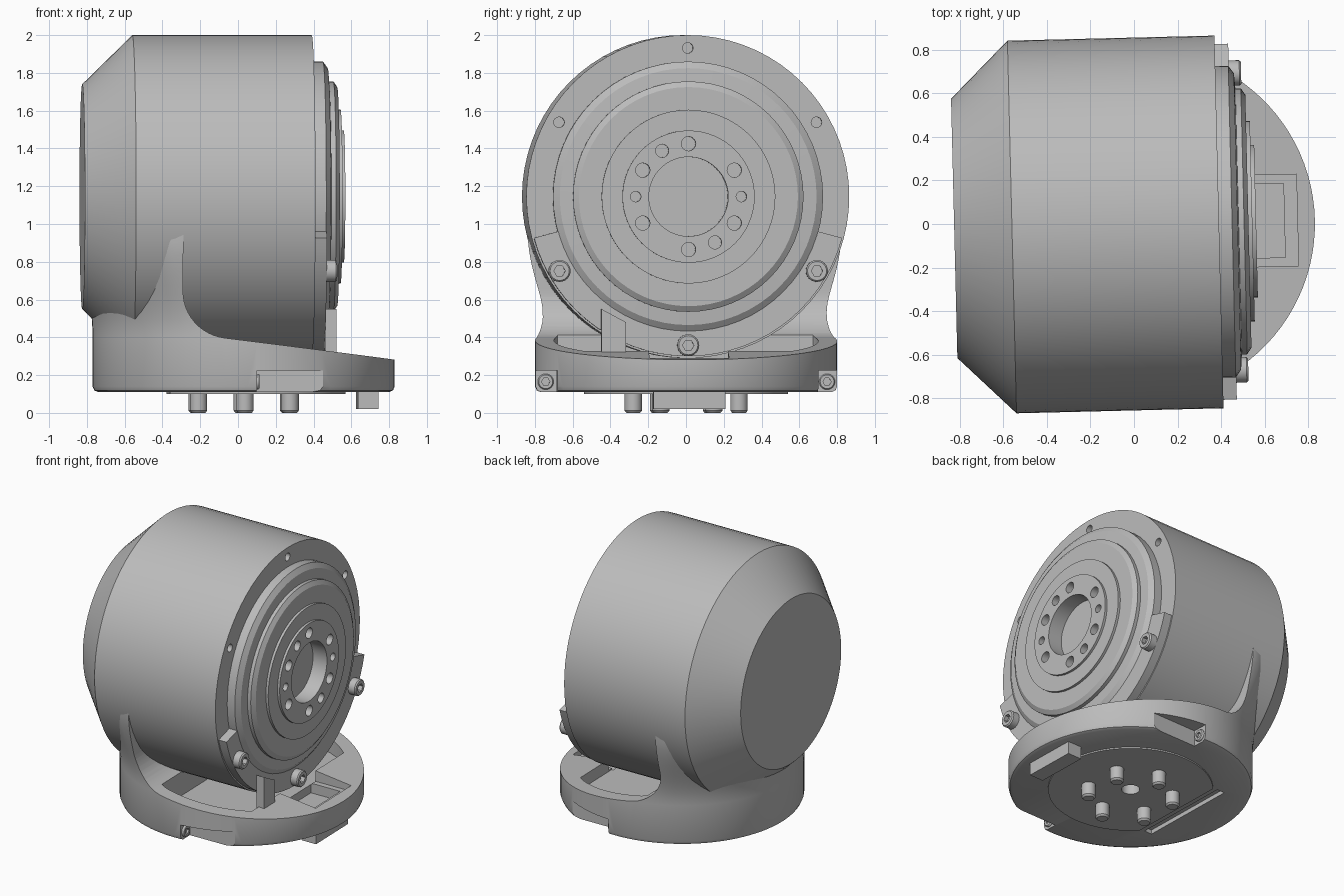
import bpy, bmesh, math
from mathutils import Matrix, Vector

cube = bpy.data.objects.get("Cube")
if cube:
    bpy.data.objects.remove(cube, do_unlink=True)

AXIS_Z = 1.145          # height of the drum axis
SWIVEL = math.radians(1.4)
BASE_X, BASE_R = 0.03, 0.8

grey = bpy.data.materials.new("machined grey")
grey.use_nodes = True
tone = (0.5, 0.5, 0.5, 1)
grey.diffuse_color = tone
grey.node_tree.nodes["Principled BSDF"].inputs["Base Color"].default_value = tone
parts = []


def finish(name, bm, helper=False):
    bmesh.ops.recalc_face_normals(bm, faces=bm.faces)
    mesh = bpy.data.meshes.new(name)
    bm.to_mesh(mesh)
    bm.free()
    ob = bpy.data.objects.new(name, mesh)
    bpy.context.collection.objects.link(ob)
    if helper:
        ob.hide_render = True
    else:
        mesh.materials.append(grey)
        parts.append(ob)
    return ob


def skin(bm, rings):
    """Join rings of points into a closed solid."""
    loops = [[bm.verts.new(p) for p in ring] for ring in rings]
    n = len(loops[0])
    for a, b in zip(loops, loops[1:]):
        for i in range(n):
            j = (i + 1) % n
            bm.faces.new((a[i], a[j], b[j], b[i]))
    bm.faces.new(loops[0])
    bm.faces.new(loops[-1])


def turned(bm, profile, y=0, z=AXIS_Z, n=64):
    """Lathe (x, radius) pairs around a line along x."""
    skin(bm, [[(x, y + r * math.cos(math.tau * i / n), z + r * math.sin(math.tau * i / n))
               for i in range(n)] for x, r in profile])


def upright(bm, profile, x, y, n=24):
    """Lathe (z, radius) pairs around a vertical line."""
    skin(bm, [[(x + r * math.cos(math.tau * i / n), y + r * math.sin(math.tau * i / n), z)
               for i in range(n)] for z, r in profile])


def prism(bm, pts, lo, hi, axis):
    """Extrude a flat outline along x (y, z points) or y (x, z points)."""
    place = (lambda p, d: (d, p[0], p[1])) if axis == "x" else (lambda p, d: (p[0], d, p[1]))
    skin(bm, [[place(p, d) for p in pts] for d in (lo, hi)])


def box(bm, x, y, z):
    prism(bm, [(x[0], z[0]), (x[1], z[0]), (x[1], z[1]), (x[0], z[1])], y[0], y[1], "y")


def cut(target, bm):
    cutter = finish("cutter", bm, helper=True)
    mod = target.modifiers.new("cut", "BOOLEAN")
    mod.operation, mod.solver, mod.object = "DIFFERENCE", "EXACT", cutter
    bpy.context.view_layer.objects.active = target
    bpy.ops.object.modifier_apply(modifier=mod.name)
    bpy.data.objects.remove(cutter, do_unlink=True)


def around(radius, degrees):
    a = math.radians(degrees)
    return radius * math.cos(a), AXIS_Z + radius * math.sin(a)


# Drum with chamfered rear
bm = bmesh.new()
turned(bm, [(-0.825, 0.595), (-0.56, 0.855), (0.39, 0.855)], n=72)
drum = finish("drum_housing", bm)
bm = bmesh.new()
for deg in (90, 30, 150):
    turned(bm, [(0.32, 0.028), (0.6, 0.028)], *around(0.787, deg), n=16)
cut(drum, bm)

# Stepped output hub with bolt circle
bm = bmesh.new()
turned(bm, [(0.37, 0.715), (0.45, 0.715), (0.475, 0.68), (0.48, 0.61), (0.505, 0.61),
            (0.525, 0.58), (0.525, 0.46), (0.543, 0.46), (0.543, 0.35), (0.56, 0.35),
            (0.56, 0.21), (0.45, 0.21)])
hub = finish("output_hub", bm)
bm = bmesh.new()
for i in range(6):
    turned(bm, [(0.48, 0.038), (0.6, 0.038)], *around(0.28, 30 + 60 * i), n=16)
for deg, r in ((0, 0.028), (180, 0.028), (120, 0.035), (300, 0.035)):
    turned(bm, [(0.48, r), (0.6, r)], *around(0.28, deg), n=16)
cut(hub, bm)

# Base disc morphing upward into the drum's chamfered rear
T_SIDE, T_CAP, T_BACK, T_EDGE = 0.83, 0.56, 0.855, 0.59


def rear_radius(a):
    """Distance from base centre to the flat, chamfered rear outline."""
    c, s = -math.cos(a), abs(math.sin(a))
    limits = [T_SIDE / max(s, 0.01), 0.92]
    if c > 0.01:
        limits.append(T_BACK / c)
        nx, ny = T_SIDE - T_CAP, T_BACK - T_EDGE
        limits.append((nx * T_BACK + ny * T_CAP) / (nx * c + ny * s))
    return min(limits)


levels = [(0.11, 0.77, 0), (0.119, 0.791, 0), (0.14, 0.8, 0), (0.4, 0.8, 0)]
for i in range(1, 13):
    t = i / 12
    levels.append((0.4 + 0.55 * t, BASE_R, t * t * (3 - 2 * t)))
rings = []
for z, r, w in levels:
    ring = []
    for i in range(96):
        a = math.tau * i / 96
        d = r + (rear_radius(a) - r) * w
        ring.append((BASE_X + d * math.cos(a), d * math.sin(a), z))
    rings.append(ring)
bm = bmesh.new()
skin(bm, rings)
base = finish("base_and_neck", bm)

# Filleted opening in front of the neck, sloping down to the front lip
outline = [(1, 1.2), (-0.31, 1.2)]
for i in range(13):
    a = math.pi + math.radians(83) * i / 12
    outline.append((-0.06 + 0.25 * math.cos(a), 0.645 + 0.25 * math.sin(a)))
outline.append((1, 0.26))
bm = bmesh.new()
prism(bm, outline, -1.1, 1.1, "y")
cut(base, bm)

# Tray under the drum
bm = bmesh.new()
upright(bm, [(0.24, 0.7), (0.6, 0.7)], BASE_X, 0, n=64)
tray = finish("tray_cutter", bm, helper=True)
bm = bmesh.new()
box(bm, (-1, -0.15), (-1, 1), (0, 1))
box(bm, (0.47, 1), (-1, 1), (0, 1))
cut(tray, bm)
bm = bmesh.new()
bm.from_mesh(tray.data)
bpy.data.objects.remove(tray, do_unlink=True)
cut(base, bm)

# Stepped pocket in the front lip
for x, y, z in (((0.46, 0.75), 0.21, 0.25), ((0.46, 0.69), 0.17, 0.18)):
    bm = bmesh.new()
    box(bm, x, (-y, y), (z, 0.6))
    cut(base, bm)

# Side screw pockets and the underside recess
bm = bmesh.new()
for s in (-1, 1):
    box(bm, (0.08, 0.55), sorted((s * 0.69, s * 1.0)), (0, 0.225))
cut(base, bm)
bm = bmesh.new()
upright(bm, [(0.05, 0.06), (0.2, 0.06)], BASE_X, 0)
box(bm, (-0.47, -0.41), (-0.36, 0.36), (0.05, 0.14))
cut(base, bm)

# Thin mounting plate, trimmed at the rear
bm = bmesh.new()
upright(bm, [(0.1, 0.54), (0.115, 0.54)], BASE_X, 0, n=64)
plate = finish("mounting_plate", bm)
bm = bmesh.new()
box(bm, (-0.8, -0.37), (-1, 1), (0, 0.3))
upright(bm, [(0.05, 0.06), (0.2, 0.06)], BASE_X, 0)
cut(plate, bm)

# Six locating pins
bm = bmesh.new()
for i in range(6):
    a = math.radians(30 + 60 * i)
    upright(bm, [(0, 0.036), (0.012, 0.046), (0.12, 0.046)],
            BASE_X + 0.28 * math.cos(a), 0.28 * math.sin(a))
finish("locating_pins", bm)

# Connector block below the lip
bm = bmesh.new()
box(bm, (0.63, 0.74), (-0.19, 0.19), (0.02, 0.13))
finish("connector_block", bm)

# Lower clamp bracket around the hub
arc = [around(0.845, -165 + 150 * i / 30) for i in range(31)]
arc += [around(0.7, -15 - 150 * i / 30) for i in range(31)]
bm = bmesh.new()
prism(bm, arc, 0.38, 0.452, "x")
finish("clamp_bracket", bm)

# Slanted post beside the bracket
bm = bmesh.new()
prism(bm, [(-0.46, 0.25), (-0.33, 0.25), (-0.33, 0.48), (-0.46, 0.55)], 0.45, 0.51, "x")
finish("stop_post", bm)

# Socket screws on the bracket and in the side pockets
screws = [(0.44, 0.508, 0.058, *around(0.787, d)) for d in (-30, -90, -150)]
screws += [(0.06, 0.095, 0.042, s * 0.745, 0.165) for s in (-1, 1)]
bm, sockets = bmesh.new(), bmesh.new()
for lo, hi, r, y, z in screws:
    turned(bm, [(lo, r), (hi - 0.008, r), (hi, r * 0.87)], y, z, n=24)
    turned(sockets, [(hi - 0.03, r * 0.52), (hi + 0.05, r * 0.52)], y, z, n=6)
heads = finish("socket_screws", bm)
cut(heads, sockets)

# Smooth shading and the slight swivel of the whole unit
bpy.ops.object.select_all(action="DESELECT")
for ob in parts:
    ob.data.transform(Matrix.Rotation(SWIVEL, 4, "Z"))
    ob.select_set(True)
bpy.context.view_layer.objects.active = parts[0]
bpy.ops.object.shade_smooth_by_angle(angle=math.radians(25))
